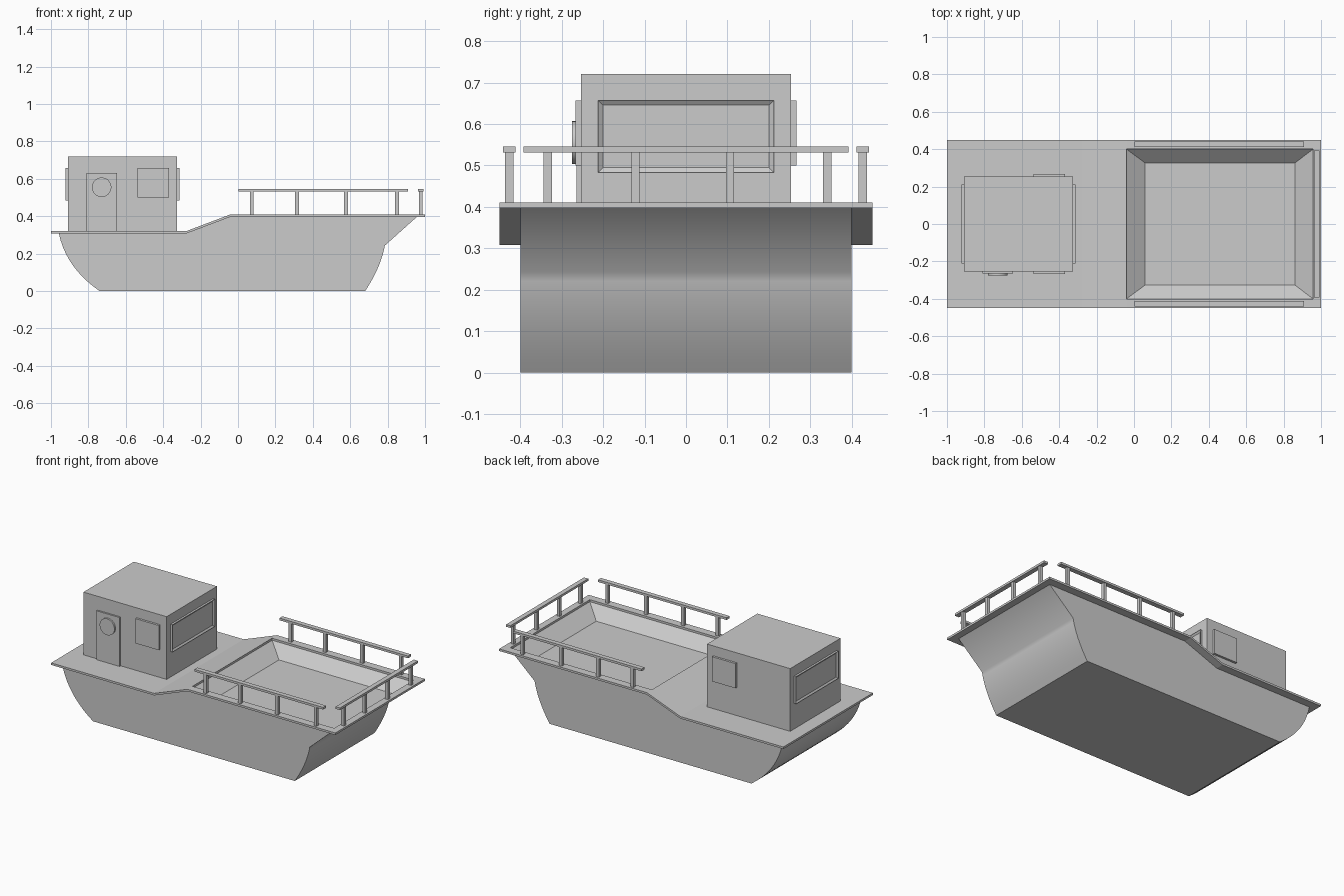
import bpy, bmesh
from math import pi
from mathutils import Vector

if "Cube" in bpy.data.objects:
    bpy.data.objects.remove(bpy.data.objects["Cube"])


def finish(bm, name):
    bmesh.ops.recalc_face_normals(bm, faces=bm.faces)
    mesh = bpy.data.meshes.new(name)
    bm.to_mesh(mesh)
    bm.free()
    ob = bpy.data.objects.new(name, mesh)
    bpy.context.collection.objects.link(ob)
    return ob


def add_box(bm, x, y, z):
    """Box from (min, max) ranges."""
    vs = bmesh.ops.create_cube(bm, size=1)["verts"]
    for v in vs:
        for i, (a, b) in enumerate((x, y, z)):
            v.co[i] = a if v.co[i] < 0 else b
    return vs


def box(name, x, y, z):
    bm = bmesh.new()
    add_box(bm, x, y, z)
    return finish(bm, name)


def bezier(p0, p1, p2, n=10):
    a, b, c = Vector(p0), Vector(p1), Vector(p2)
    return [a * (1 - t) ** 2 + b * 2 * t * (1 - t) + c * t * t
            for t in (i / n for i in range(n + 1))]


# Hull: side profile extruded across, with curved stern and bow
bow = bezier((0.68, 0), (0.765, 0.13), (0.785, 0.243))
stern = bezier((-0.958, 0.309), (-0.92, 0.125), (-0.74, 0))
profile = bow + [Vector(p) for p in ((0.957, 0.397), (-0.04, 0.397), (-0.278, 0.309))] + stern
bm = bmesh.new()
face = bm.faces.new([bm.verts.new((p.x, -0.4, p.y)) for p in profile])
ext = bmesh.ops.extrude_face_region(bm, geom=[face])["geom"]
bmesh.ops.translate(bm, vec=(0, 0.8, 0), verts=[g for g in ext if isinstance(g, bmesh.types.BMVert)])
bmesh.ops.recalc_face_normals(bm, faces=bm.faces)
for f in bm.faces:
    f.smooth = abs(f.normal.x) > 0.4 and f.normal.z < 0.5
# Cargo hold: fore top face pushed down and tapered
top = next(f for f in bm.faces if f.normal.z > 0.9 and f.calc_center_median().x > 0)
top = bmesh.ops.extrude_discrete_faces(bm, faces=[top])["faces"][0]
for v in top.verts:
    v.co = (0.06 if v.co.x < 0.4 else 0.86, 0.326 if v.co.y > 0 else -0.326, 0.327)
finish(bm, "hull")

# Deck plate stepping up around the open hold
stations = [(-1, 0.321), (-0.275, 0.321), (-0.04, 0.41), (0.957, 0.41), (1, 0.41)]
ys = [-0.45, -0.4, 0.4, 0.45]
bm = bmesh.new()
grid = [[bm.verts.new((x, y, z)) for y in ys] for x, z in stations]
for i in range(4):
    for j in range(3):
        if (i, j) != (2, 1):
            bm.faces.new((grid[i][j], grid[i + 1][j], grid[i + 1][j + 1], grid[i][j + 1]))
ext = bmesh.ops.extrude_face_region(bm, geom=bm.faces[:])["geom"]
bmesh.ops.translate(bm, vec=(0, 0, -0.013), verts=[g for g in ext if isinstance(g, bmesh.types.BMVert)])
finish(bm, "deck")

# Cabin
box("cabin", (-0.91, -0.325), (-0.253, 0.253), (0.315, 0.72))
box("cabin_door", (-0.81, -0.648), (-0.264, -0.25), (0.32, 0.632))
bm = bmesh.new()
bmesh.ops.create_cone(bm, cap_ends=True, segments=32, radius1=0.052, radius2=0.052, depth=0.02)
ob = finish(bm, "door_porthole")
ob.rotation_euler.x = pi / 2
ob.location = (-0.729, -0.265, 0.555)
for p in ob.data.polygons:
    p.use_smooth = len(p.vertices) == 4
for side, s in (("right", -1), ("left", 1)):
    box(side + "_window", (-0.536, -0.37), sorted((s * 0.25, s * 0.267)), (0.5, 0.657))

# Framed end windows with a recessed pane
for end, x, s in (("fore", -0.325, 1), ("aft", -0.91, -1)):
    bm = bmesh.new()
    add_box(bm, sorted((x - s * 0.003, x + s * 0.013)), (-0.212, 0.212), (0.483, 0.657))
    bm.normal_update()
    outer = next(f for f in bm.faces if f.normal.x * s > 0.9)
    bmesh.ops.inset_region(bm, faces=[outer], thickness=0.016)
    bmesh.ops.translate(bm, vec=(-s * 0.008, 0, 0), verts=outer.verts[:])
    finish(bm, end + "_window")

# Railings: flat handrail on four square posts
POST_Z, RAIL_Z, W = (0.405, 0.532), (0.531, 0.545), 0.01
for side, y in (("right", -0.427), ("left", 0.427)):
    bm = bmesh.new()
    add_box(bm, (0.003, 0.908), (y - 0.015, y + 0.015), RAIL_Z)
    for x in (0.073, 0.316, 0.578, 0.85):
        add_box(bm, (x - W, x + W), (y - W, y + W), POST_Z)
    finish(bm, side + "_railing")
bm = bmesh.new()
add_box(bm, (0.962, 0.992), (-0.392, 0.392), RAIL_Z)
for y in (-0.334, -0.122, 0.106, 0.341):
    add_box(bm, (0.977 - W, 0.977 + W), (y - W, y + W), POST_Z)
finish(bm, "bow_railing")
